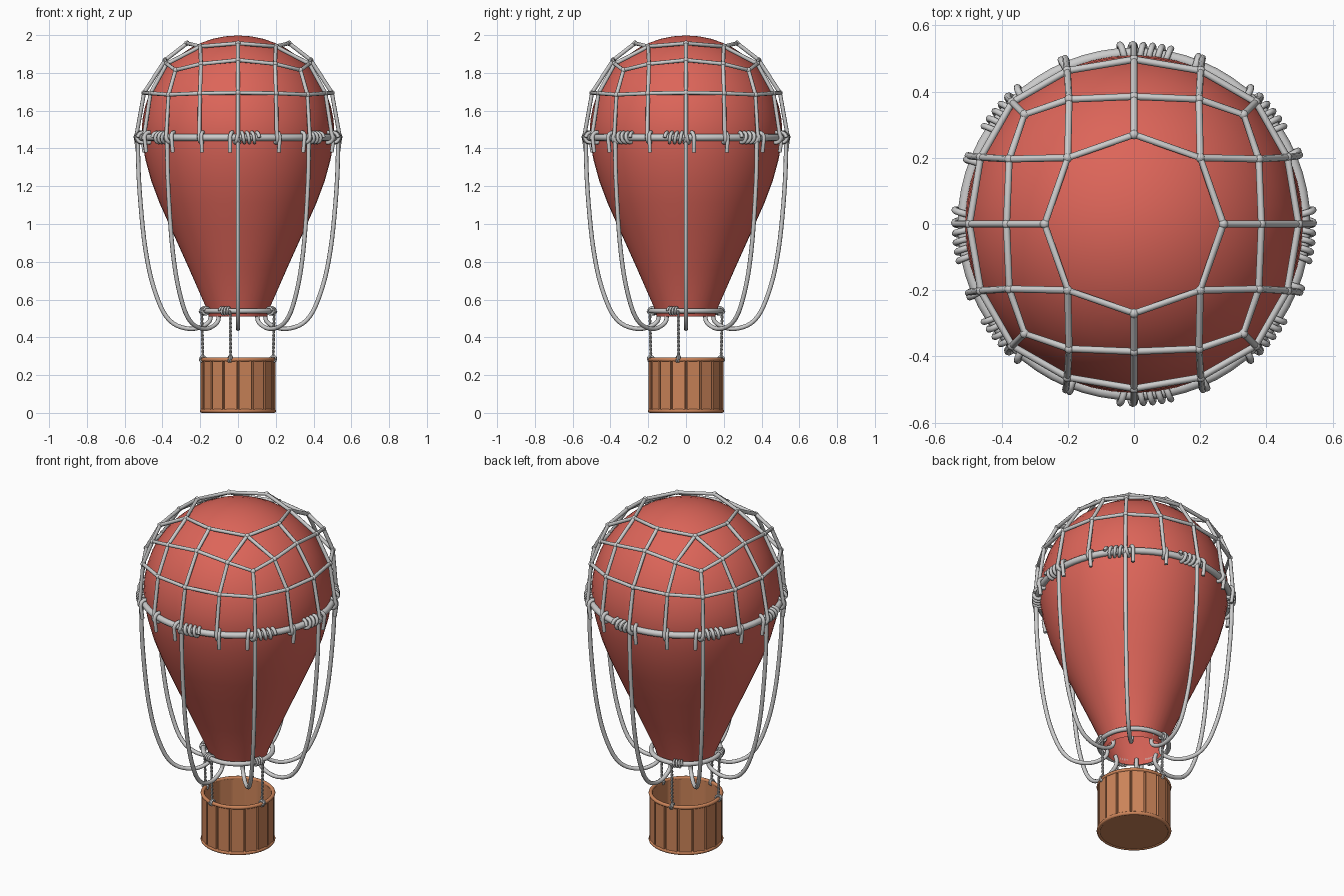
import bpy, bmesh
from math import sin, cos, pi, radians, sqrt
from mathutils import Vector

if "Cube" in bpy.data.objects:
    bpy.data.objects.remove(bpy.data.objects["Cube"])


def material(name, color):
    m = bpy.data.materials.new(name)
    m.diffuse_color = (*color, 1)
    m.use_nodes = True
    m.node_tree.nodes["Principled BSDF"].inputs["Base Color"].default_value = m.diffuse_color
    return m


red = material("red_fabric", (0.72, 0.13, 0.10))
wood = material("wicker_wood", (0.60, 0.23, 0.10))


def finish(name, mat=None, angle=50):
    ob = bpy.context.object
    ob.name = name
    if mat:
        ob.data.materials.append(mat)
    bpy.ops.object.shade_smooth_by_angle(angle=radians(angle))
    return ob


def from_bmesh(name, bm, mat=None):
    me = bpy.data.meshes.new(name)
    bm.to_mesh(me)
    bm.free()
    ob = bpy.data.objects.new(name, me)
    bpy.context.collection.objects.link(ob)
    bpy.ops.object.select_all(action='DESELECT')
    ob.select_set(True)
    bpy.context.view_layer.objects.active = ob
    return finish(name, mat)


def lathe(name, profile, mat, n=48):
    bm = bmesh.new()
    vs = [bm.verts.new((r, 0, z)) for r, z in profile]
    es = [bm.edges.new(p) for p in zip(vs, vs[1:])]
    bmesh.ops.spin(bm, geom=vs + es, cent=(0, 0, 0), axis=(0, 0, 1),
                   angle=2 * pi, steps=n)
    bmesh.ops.remove_doubles(bm, verts=bm.verts, dist=1e-4)
    bmesh.ops.recalc_face_normals(bm, faces=bm.faces)
    return from_bmesh(name, bm, mat)


def ropes(name, paths, radius, smooth=False):
    cu = bpy.data.curves.new(name, 'CURVE')
    cu.dimensions = '3D'
    cu.bevel_depth = radius
    cu.bevel_resolution = 2
    cu.use_fill_caps = True
    for pts in paths:
        sp = cu.splines.new('NURBS' if smooth else 'POLY')
        sp.points.add(len(pts) - 1)
        for p, co in zip(sp.points, pts):
            p.co = (*co, 1)
        if smooth:
            sp.order_u = 3
            sp.use_endpoint_u = True
            sp.resolution_u = 5
    ob = bpy.data.objects.new(name, cu)
    bpy.context.collection.objects.link(ob)
    bpy.ops.object.select_all(action='DESELECT')
    ob.select_set(True)
    bpy.context.view_layer.objects.active = ob
    bpy.ops.object.convert(target='MESH')
    return finish(name)


def torus(name, R, r, z, mat=None):
    bpy.ops.mesh.primitive_torus_add(major_radius=R, minor_radius=r, location=(0, 0, z),
                                     major_segments=64, minor_segments=12)
    return finish(name, mat)


def polar(r, deg, z):
    a = radians(deg)
    return Vector((r * cos(a), r * sin(a), z))


def coil(R, z, r, a0, a1, turns, start=0):
    # helix wound around a horizontal ring
    n = int(turns * 12)
    out = []
    for i in range(n + 1):
        t = i / n
        phi = radians(start) - 2 * pi * turns * t
        out.append(polar(R + r * cos(phi), a0 + (a1 - a0) * t, z + r * sin(phi)))
    return out


# envelope: tapered skirt, open at the bottom, under a spherical crown
profile = [(.155, .51), (.17, .56), (.26, .765), (.35, .965), (.415, 1.11),
           (.46, 1.23), (.49, 1.34), (.504, 1.42)]
profile += [(.51 * cos(i * pi / 24), 1.488 + .51 * sin(i * pi / 24)) for i in range(12)]
profile.append((0, 1.998))
lathe("envelope", profile, red)

# crown net: an octagon, then two rings of sixteen knots laid out like a cube grid
top, ring1, ring2, ends = [], [], [], []
side = {1: "+", -1: "-"}
sign = {0: -1, 45: -1, 90: -1, 135: 1, 180: 1, 225: -1, 270: 1, 315: 1}
RING, RING_Z = .515, 1.458
for k in range(16):
    a = k * 22.5
    kind = k % 4
    if kind == 0:
        top.append(polar(.27, a, 1.957))
        ring1.append(polar(.385, a, 1.868))
        ring2.append(polar(.497, a, 1.695))
    elif kind == 2:
        top.append(polar(.283, a, 1.94))
        ring1.append(polar(.468, a, 1.815))
        ring2.append(polar(.52, a, 1.685))
    else:
        d = 27.5 if kind == 1 else 62.5
        q = (k // 4) * 90
        ring1.append(polar(.425, q + d, 1.848))
        ring2.append(polar(.505, q + (23.5 if kind == 1 else 66.5), 1.692))
    # hitch around the main ring with a short tail
    shift = -4.5 * sign[int(a)] if k % 2 == 0 else 1.5
    hitch = coil(RING, RING_Z, .028, a, a + shift, 1.1, 40)
    ends.append([ring2[k]] + hitch + [polar(.532, a + shift, 1.38)])

strands = [c + c[:1] for c in (top, ring1, ring2)] + ends
for k in range(16):
    strands.append([ring1[k], ring2[k]])
for j in range(8):
    k = j * 2
    if j % 2 == 0:
        strands.append([top[j], ring1[k]])
    else:
        strands += [[top[j], ring1[k - 1]], [top[j], ring1[k + 1]]]
ropes("crown_net", strands, .0105)

# knots at the net crossings
bm = bmesh.new()
for p in top + ring1 + ring2:
    g = bmesh.ops.create_icosphere(bm, subdivisions=2, radius=.0145)
    bmesh.ops.translate(bm, verts=g['verts'], vec=p)
from_bmesh("net_knots", bm)

# main ring with rope windings
torus("main_ring", RING, .018, RING_Z)
ropes("main_ring_windings",
      [coil(RING, RING_Z, .027, a, a + s * 12, 4) for a, s in sign.items()], .0095)

# slack ropes from the main ring to the lower ring
sag = [(.53, 1.46), (.53, 1.3), (.512, 1.05), (.49, .85), (.45, .66), (.375, .48),
       (.25, .435), (.155, .47), (.14, .515), (.155, .545)]
ropes("slack_ropes", [[polar(r, a, z) for r, z in sag] for a in sign], .0115, True)

# lower ring, windings and twisted basket ropes
torus("lower_ring", .188, .013, .54)
hang = {258: -1, 102: 1, -12: -1, 192: 1}
ropes("lower_ring_windings",
      [coil(.188, .54, .019, a, a + s * 17, 4) for a, s in hang.items()], .006)
twists = []
for a in hang:
    for phase in (0, pi):
        line = []
        for i in range(49):
            t = i / 48
            w = t * 12 * pi + phase
            c = polar(.196 - .006 * t, a, .54 - .26 * t)
            line.append(c + Vector((.004 * cos(w), .004 * sin(w), 0)))
        twists.append(line)
ropes("basket_ropes", twists, .0042)
ropes("rim_knots", [coil(.19, .285, .016, a - 2.5, a + 2.5, 2) for a in hang], .005)

# basket: sixteen staves over a thin wall, floor and two rims
bm = bmesh.new()
for k in range(16):
    g = bmesh.ops.create_cube(bm, size=1)
    for v in g['verts']:
        x, y, z = .187 + v.co.x * .016, v.co.y * .066, .147 + v.co.z * .27
        a = radians(22.5 * k + 11.25)
        v.co = (x * cos(a) - y * sin(a), x * sin(a) + y * cos(a), z)
from_bmesh("basket_staves", bm, wood)
lathe("basket_wall", [(0, .004), (.19, .004), (.19, .018), (.186, .018), (.186, .28),
                      (.182, .28), (.182, .02), (0, .02)], wood)
torus("basket_top_rim", .191, .0105, .282, wood)
torus("basket_bottom_rim", .191, .0105, .0105, wood)
